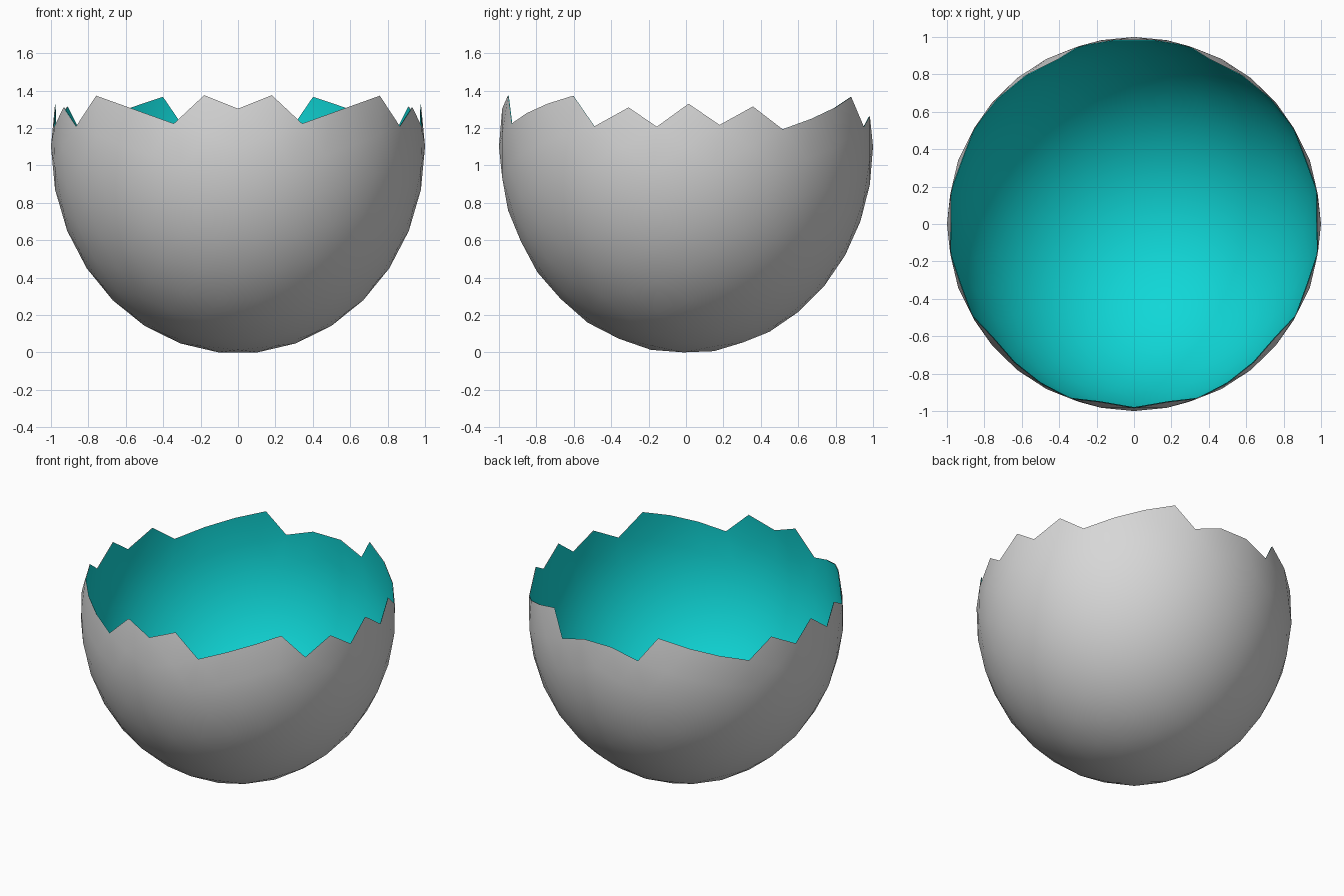
import bpy
import bmesh
from math import sin, cos, radians
from mathutils import Vector, Matrix

FREQ = 6            # subdivisions along each icosahedron edge
RIM = 0.257         # unit-sphere height above which the shell is broken away
HEIGHT_SCALE = 1.106
CENTRE_Z = 1.1

cube = bpy.data.objects.get("Cube")
if cube:
    bpy.data.objects.remove(cube, do_unlink=True)


def make_material(name, colour):
    mat = bpy.data.materials.new(name)
    mat.use_nodes = True
    mat.diffuse_color = (*colour, 1)
    bsdf = next(n for n in mat.node_tree.nodes if n.type == "BSDF_PRINCIPLED")
    bsdf.inputs["Base Color"].default_value = (*colour, 1)
    bsdf.inputs["Roughness"].default_value = 0.7
    return mat


def arc(p, q, t):
    """Point a fraction t along the great circle from p to q."""
    angle = p.angle(q)
    if angle < 1e-5:
        return p.copy()
    return (p * sin((1 - t) * angle) + q * sin(t * angle)) / sin(angle)


def grid_point(corners, weights):
    """Evenly spaced point on a spherical triangle, averaged over its corners."""
    total = Vector((0, 0, 0))
    for k in range(3):
        a, b, c = (corners[(k + s) % 3] for s in range(3))
        wb, wc = weights[(k + 1) % 3], weights[(k + 2) % 3]
        if wb + wc == 0:
            total += a
        else:
            t = (wb + wc) / FREQ
            total += arc(arc(a, b, t), arc(a, c, t), wc / (wb + wc))
    return total.normalized()


def icosahedron_faces():
    """Corner triples, with the five-fold axis running front to back."""
    y, r = 1 / 5 ** 0.5, 2 / 5 ** 0.5
    pts = [Vector((0, -1, 0)), Vector((0, 1, 0))]
    for side, turn in ((-1, 0), (1, 36)):
        for k in range(5):
            a = radians(turn + 72 * k)
            pts.append(Vector((r * sin(a), side * y, r * cos(a))))
    for i, a in enumerate(pts):
        for j, b in enumerate(pts[:i]):
            for c in pts[:j]:
                if min(a.dot(b), b.dot(c), c.dot(a)) > 0.4:
                    yield (a, b, c) if a.cross(b).dot(c) > 0 else (a, c, b)


def broken_sphere():
    bm = bmesh.new()
    for corners in icosahedron_faces():
        grid = {}
        for i in range(FREQ + 1):
            for j in range(FREQ + 1 - i):
                grid[i, j] = bm.verts.new(grid_point(corners, (FREQ - i - j, i, j)))
        for i, j in grid:
            if i + j < FREQ:
                bm.faces.new((grid[i, j], grid[i + 1, j], grid[i, j + 1]))
            if i + j < FREQ - 1:
                bm.faces.new((grid[i + 1, j], grid[i + 1, j + 1], grid[i, j + 1]))
    bmesh.ops.remove_doubles(bm, verts=bm.verts[:], dist=1e-4)
    # Break away the top, leaving the jagged rim
    bmesh.ops.delete(bm, geom=[v for v in bm.verts if v.co.z > RIM], context="VERTS")
    bmesh.ops.delete(bm, geom=[v for v in bm.verts if not v.link_faces], context="VERTS")
    return bm


def add_shell(name, material, scale, inward):
    bm = broken_sphere()
    if inward:
        bmesh.ops.reverse_faces(bm, faces=bm.faces[:])
    for f in bm.faces:
        f.smooth = True
    bm.transform(Matrix.Translation((0, 0, CENTRE_Z))
                 @ Matrix.Diagonal((scale, scale, scale * HEIGHT_SCALE, 1)))
    mesh = bpy.data.meshes.new(name)
    bm.to_mesh(mesh)
    bm.free()
    mesh.materials.append(material)
    bpy.context.scene.collection.objects.link(bpy.data.objects.new(name, mesh))


# Grey outside and teal lining
add_shell("outer_shell", make_material("shell grey", (0.68, 0.68, 0.68)), 1.0, False)
add_shell("inner_lining", make_material("lining teal", (0.005, 0.68, 0.68)), 0.996, True)
